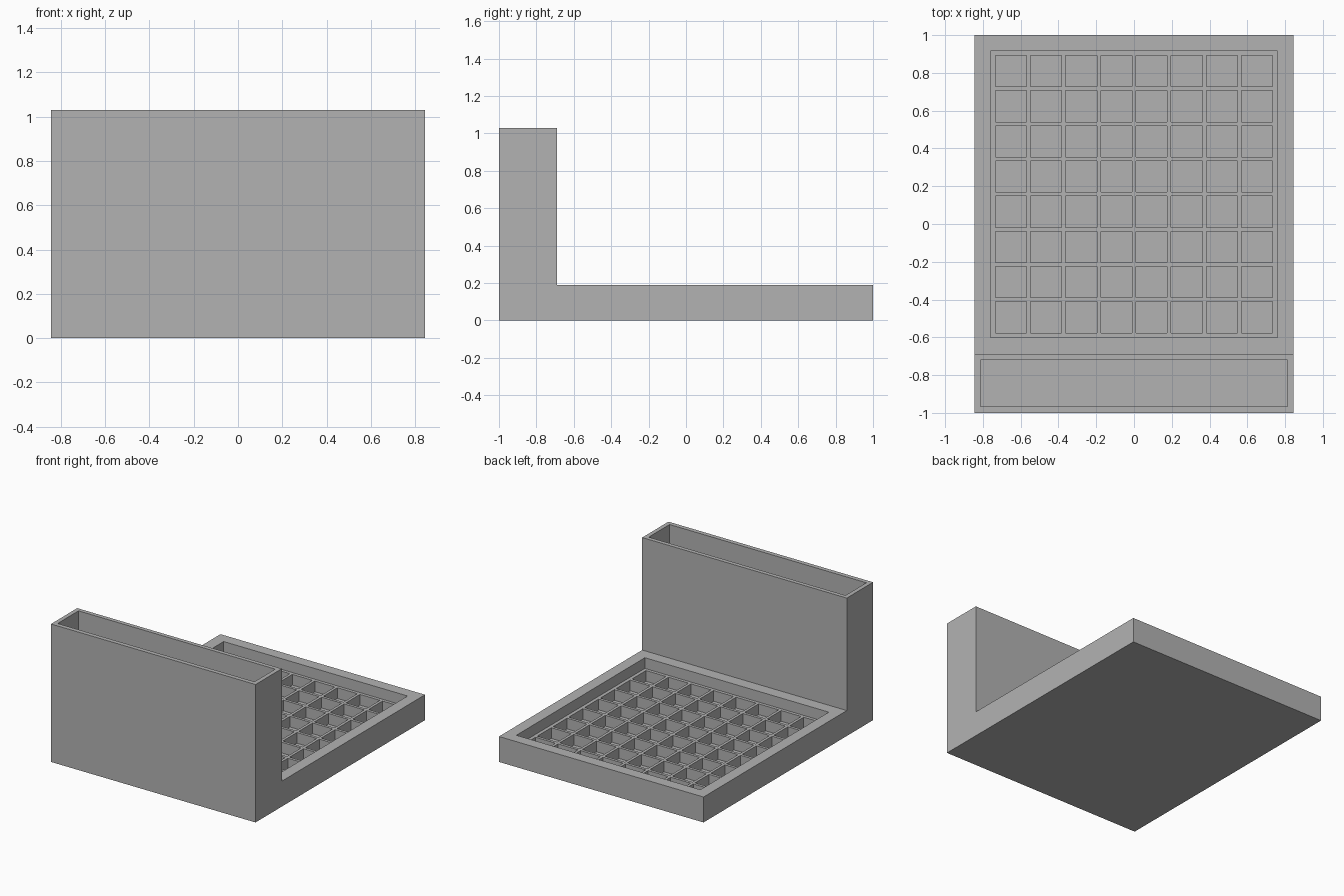
import bpy, bmesh
from mathutils import Matrix, Vector

if "Cube" in bpy.data.objects:
    bpy.data.objects.remove(bpy.data.objects["Cube"])

grey = bpy.data.materials.new("plain grey")
grey.use_nodes = True
grey.diffuse_color = (0.45, 0.45, 0.45, 1)
grey.node_tree.nodes["Principled BSDF"].inputs["Base Color"].default_value = grey.diffuse_color


def make_object(name, bm):
    mesh = bpy.data.meshes.new(name)
    bmesh.ops.recalc_face_normals(bm, faces=bm.faces)
    bm.to_mesh(mesh)
    bm.free()
    mesh.materials.append(grey)
    obj = bpy.data.objects.new(name, mesh)
    bpy.context.collection.objects.link(obj)
    return obj


def add_box(bm, low, high):
    low, high = Vector(low), Vector(high)
    matrix = Matrix.Translation((low + high) / 2) @ Matrix.Diagonal((high - low).to_4d())
    matrix[3][3] = 1
    bmesh.ops.create_cube(bm, size=1, matrix=matrix)


def carve(target, name, boxes):
    bm = bmesh.new()
    for low, high in boxes:
        add_box(bm, low, high)
    cutter = make_object(name, bm)
    cutter.hide_render = True
    mod = target.modifiers.new(name, "BOOLEAN")
    mod.operation, mod.solver, mod.object = "DIFFERENCE", "EXACT", cutter
    bpy.context.view_layer.objects.active = target
    bpy.ops.object.modifier_apply(modifier=mod.name)
    bpy.data.objects.remove(cutter)


HALF_WIDTH, BASE_TOP, WALL_TOP = 0.845, 0.19, 1.03
TRAY_FLOOR, CELL_FLOOR = 0.11, 0.03
CELL, PITCH, GRID_Y = 0.165, 0.1862, 0.158

# L-shaped body: side profile extruded across the width
bm = bmesh.new()
profile = [(-1, 0), (1, 0), (1, BASE_TOP), (-0.69, BASE_TOP), (-0.69, WALL_TOP), (-1, WALL_TOP)]
face = bm.faces.new([bm.verts.new((-HALF_WIDTH, y, z)) for y, z in profile])
side = bmesh.ops.extrude_face_region(bm, geom=[face])
verts = [v for v in side["geom"] if isinstance(v, bmesh.types.BMVert)]
bmesh.ops.translate(bm, verts=verts, vec=(2 * HALF_WIDTH, 0, 0))
body = make_object("tray_and_box_body", bm)

# Deep open pocket in the tall front box
carve(body, "box_pocket", [((-0.813, -0.967, 0.03), (0.813, -0.721, 1.2))])

# Shallow recess in the tray
carve(body, "tray_recess", [((-0.76, -0.6, TRAY_FLOOR), (0.76, 0.916, 0.4))])

# Eight by eight square cells sunk into the recess floor
cells = []
for i in range(8):
    for j in range(8):
        x, y = (i - 3.5) * PITCH, GRID_Y + (j - 3.5) * PITCH
        cells.append(((x - CELL / 2, y - CELL / 2, CELL_FLOOR),
                      (x + CELL / 2, y + CELL / 2, TRAY_FLOOR + 0.03)))
carve(body, "grid_cells", cells)
